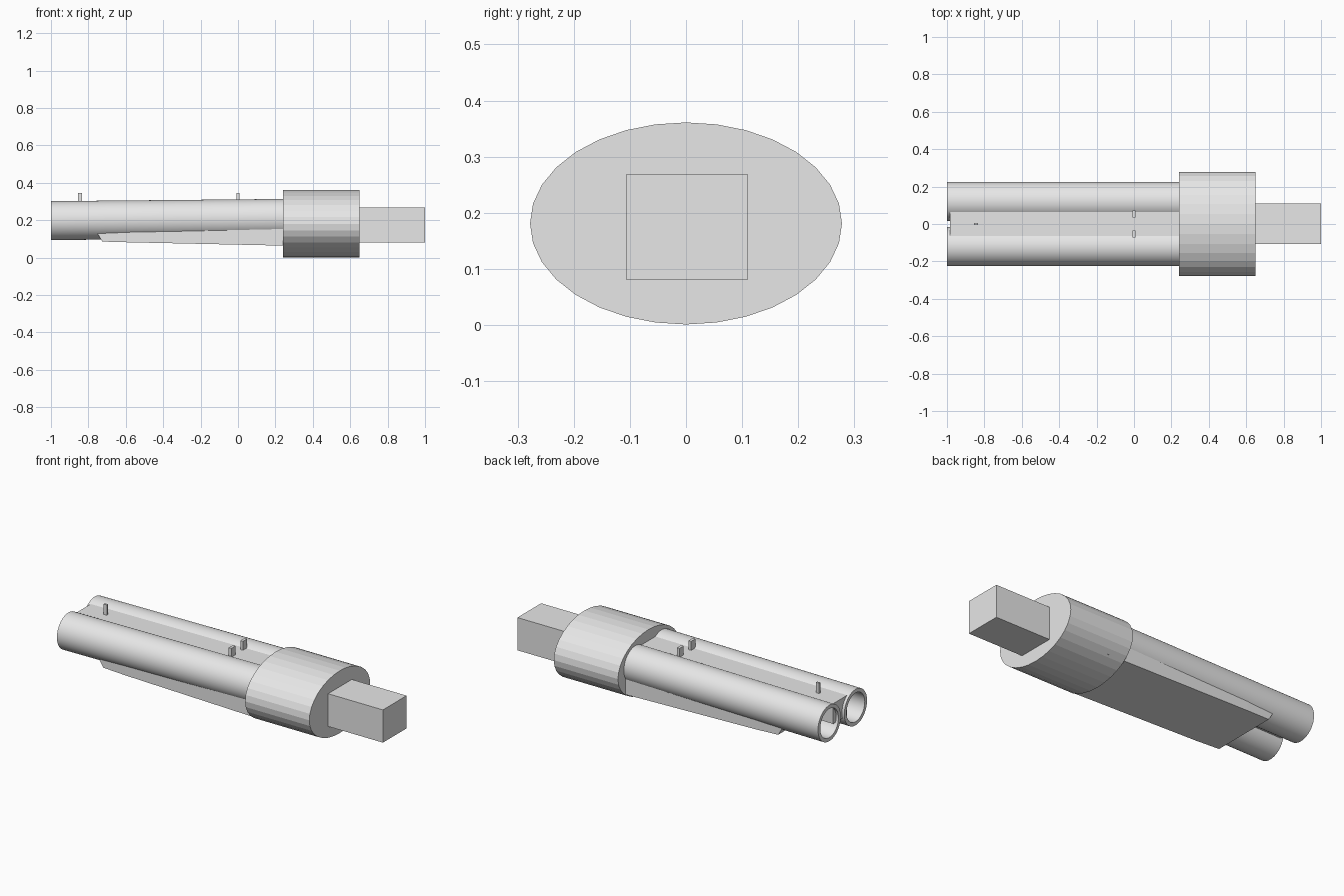
import bpy, bmesh, math

if "Cube" in bpy.data.objects:
    bpy.data.objects.remove(bpy.data.objects["Cube"])

grey = bpy.data.materials.new("plain grey")
grey.diffuse_color = (0.8, 0.8, 0.8, 1)
grey.use_nodes = True
grey.node_tree.nodes["Principled BSDF"].inputs["Base Color"].default_value = grey.diffuse_color


def finish(name, bm, smooth=False):
    """Turn a bmesh into a named object."""
    bmesh.ops.recalc_face_normals(bm, faces=bm.faces)
    mesh = bpy.data.meshes.new(name)
    bm.to_mesh(mesh)
    bm.free()
    mesh.materials.append(grey)
    ob = bpy.data.objects.new(name, mesh)
    bpy.context.collection.objects.link(ob)
    if smooth:
        bpy.context.view_layer.objects.active = ob
        ob.select_set(True)
        bpy.ops.object.shade_smooth_by_angle(angle=math.radians(30))
        ob.select_set(False)
    return ob


def bore_z(x):
    """Height of the barrel axis, rising slightly to the rear."""
    return 0.198 + 0.0095 * (x + 1)


def loft(name, sections, smooth=False):
    """Skin a list of closed sections and cap both ends."""
    bm = bmesh.new()
    rings = [[bm.verts.new(p) for p in s] for s in sections]
    n = len(rings[0])
    for a, b in zip(rings, rings[1:]):
        for i in range(n):
            j = (i + 1) % n
            bm.faces.new((a[i], a[j], b[j], b[i]))
    bm.faces.new(rings[0])
    bm.faces.new(rings[-1])
    return finish(name, bm, smooth)


def ellipse(x, y, z, ry, rz, n):
    return [(x, y + ry * math.sin(2 * math.pi * i / n),
             z + rz * math.cos(2 * math.pi * i / n)) for i in range(n)]


def rect(x0, x1, y0, y1, z0, z1):
    """Four-cornered section; lower corners at x0, upper corners at x1."""
    return [(x0, y0, z0), (x0, y1, z0), (x1, y1, z1), (x1, y0, z1)]


def box(name, x0, x1, y0, y1, z0, z1):
    return loft(name, [rect(x, x, y0, y1, z0, z1) for x in (x0, x1)])


# Twin hollow barrels: outer wall, muzzle ring, then the bore
for side, label in ((-1, "right_barrel"), (1, "left_barrel")):
    profile = [(0.4, 0.104), (-1.0, 0.104), (-1.0, 0.083), (0.3, 0.083)]
    loft(label, [ellipse(x, side * 0.12, bore_z(x), r, r, 48)
                 for x, r in profile], smooth=True)

# Flat rib filling the gap between the barrels
loft("top_rib", [rect(x, x, -0.064, 0.064, bore_z(x) - 0.03, bore_z(x) + 0.087)
                 for x in (-0.985, 0.35)])

# Fore-end under the barrels, with an undercut front
loft("fore_end", [rect(-0.725, -0.755, -0.195, 0.195, 0.086, 0.135),
                  rect(-0.58, -0.58, -0.2, 0.2, 0.082, 0.165),
                  rect(0.35, 0.35, -0.208, 0.208, 0.062, 0.175)])

# Oval faceted receiver and square grip stub
loft("receiver", [ellipse(x, 0, 0.181, 0.278, 0.18, 32) for x in (0.24, 0.65)])
box("grip_stub", 0.6, 1.0, -0.106, 0.11, 0.08, 0.269)

# Sights
box("front_sight", -0.855, -0.834, -0.006, 0.006, 0.26, 0.346)
for side, label in ((-1, "right_rear_sight"), (1, "left_rear_sight")):
    box(label, -0.009, 0.008, side * 0.053 - 0.019, side * 0.053 + 0.019, 0.27, 0.346)
